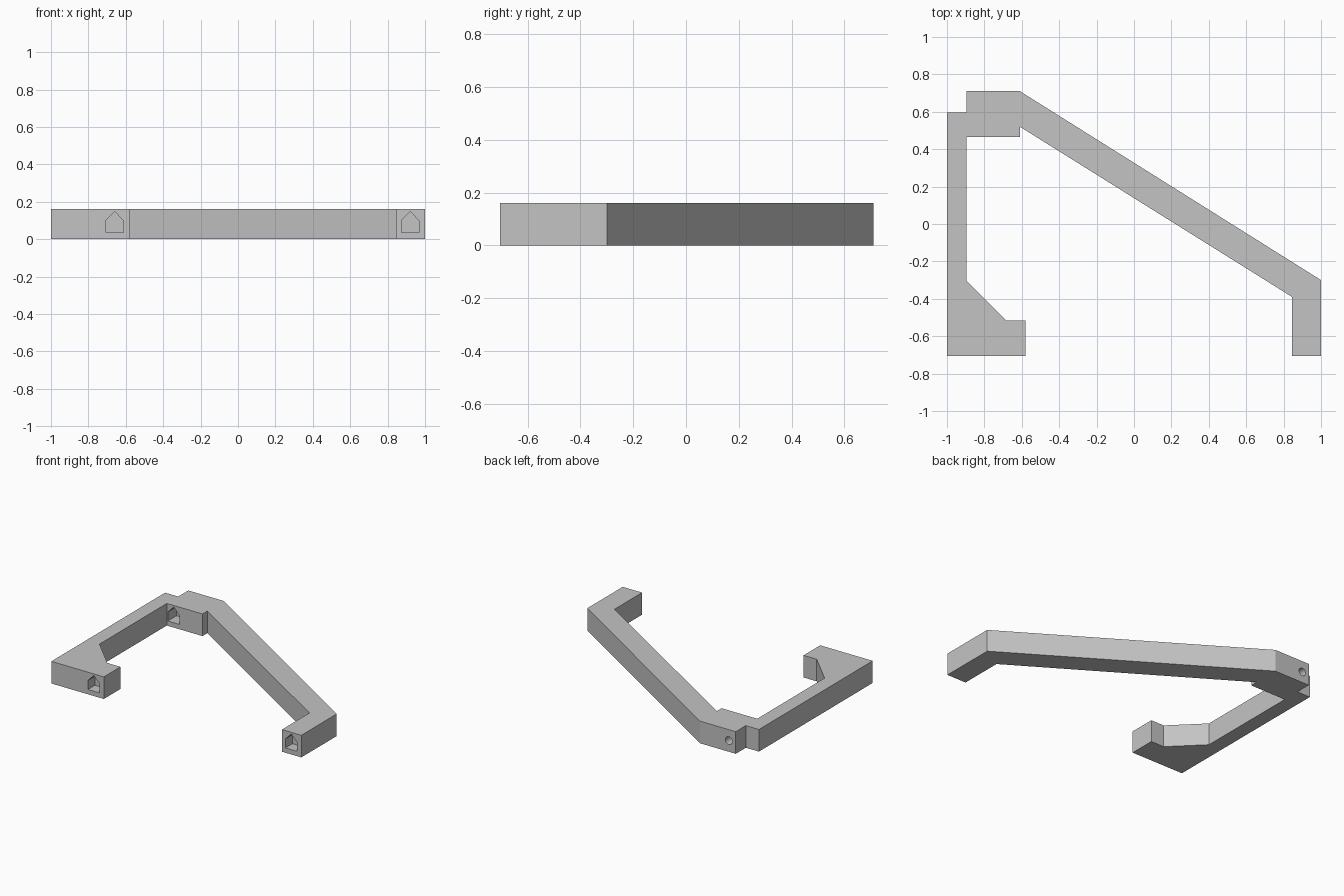
import bpy, bmesh, math
from mathutils import Matrix, Vector

cube = bpy.data.objects.get("Cube")
if cube:
    bpy.data.objects.remove(cube, do_unlink=True)

HEIGHT = 0.16

grey = bpy.data.materials.new("light_grey")
grey.use_nodes = True
colour = (0.55, 0.55, 0.55, 1)
grey.diffuse_color = colour
grey.node_tree.nodes["Principled BSDF"].inputs["Base Color"].default_value = colour


def prism(name, points, offset):
    """Extrude a closed 3D outline along an offset vector."""
    bm = bmesh.new()
    face = bm.faces.new([bm.verts.new(p) for p in points])
    result = bmesh.ops.extrude_face_region(bm, geom=[face])
    verts = [v for v in result["geom"] if isinstance(v, bmesh.types.BMVert)]
    bmesh.ops.translate(bm, verts=verts, vec=offset)
    bmesh.ops.recalc_face_normals(bm, faces=bm.faces)
    mesh = bpy.data.meshes.new(name)
    bm.to_mesh(mesh)
    bm.free()
    mesh.materials.append(grey)
    obj = bpy.data.objects.new(name, mesh)
    bpy.context.collection.objects.link(obj)
    return obj


def cut(target, cutter):
    """Subtract the cutter, keep the result and remove the cutter."""
    cutter.hide_render = True
    mod = target.modifiers.new("cut", "BOOLEAN")
    mod.operation = "DIFFERENCE"
    mod.solver = "EXACT"
    mod.object = cutter
    bpy.context.view_layer.objects.active = target
    bpy.ops.object.modifier_apply(modifier=mod.name)
    bpy.data.objects.remove(cutter, do_unlink=True)


# Bracket outline: gusseted foot, upright, corner block, diagonal arm, end leg
outline = [(-1, -0.705), (-0.58, -0.705), (-0.58, -0.515), (-0.685, -0.515),
           (-0.895, -0.305), (-0.895, 0.465), (-0.61, 0.465), (-0.61, 0.52),
           (0.845, -0.39), (0.845, -0.705), (1, -0.705), (1, -0.30),
           (-0.61, 0.71), (-0.895, 0.71), (-0.895, 0.595), (-1, 0.595)]
bracket = prism("bracket", [(x, y, 0) for x, y in outline], (0, 0, HEIGHT))

# House-shaped pockets in the foot, the end leg and the corner block
house = [(-0.047, 0.035), (0.047, 0.035), (0.047, 0.1), (0, 0.148), (-0.047, 0.1)]
for x, y, depth in ((-0.66, -0.705, 0.08), (0.92, -0.705, 0.08), (-0.84, 0.465, 0.1)):
    points = [(x + px, y - 0.02, pz) for px, pz in house]
    cut(bracket, prism("pocket_cutter", points, (0, depth + 0.02, 0)))

# Round hole from the back of the corner block into its pocket
angles = [math.tau * i / 24 for i in range(24)]
ring = [(-0.84 + 0.028 * math.cos(a), 0.54, 0.08 + 0.028 * math.sin(a)) for a in angles]
cut(bracket, prism("hole_cutter", ring, (0, 0.2, 0)))
